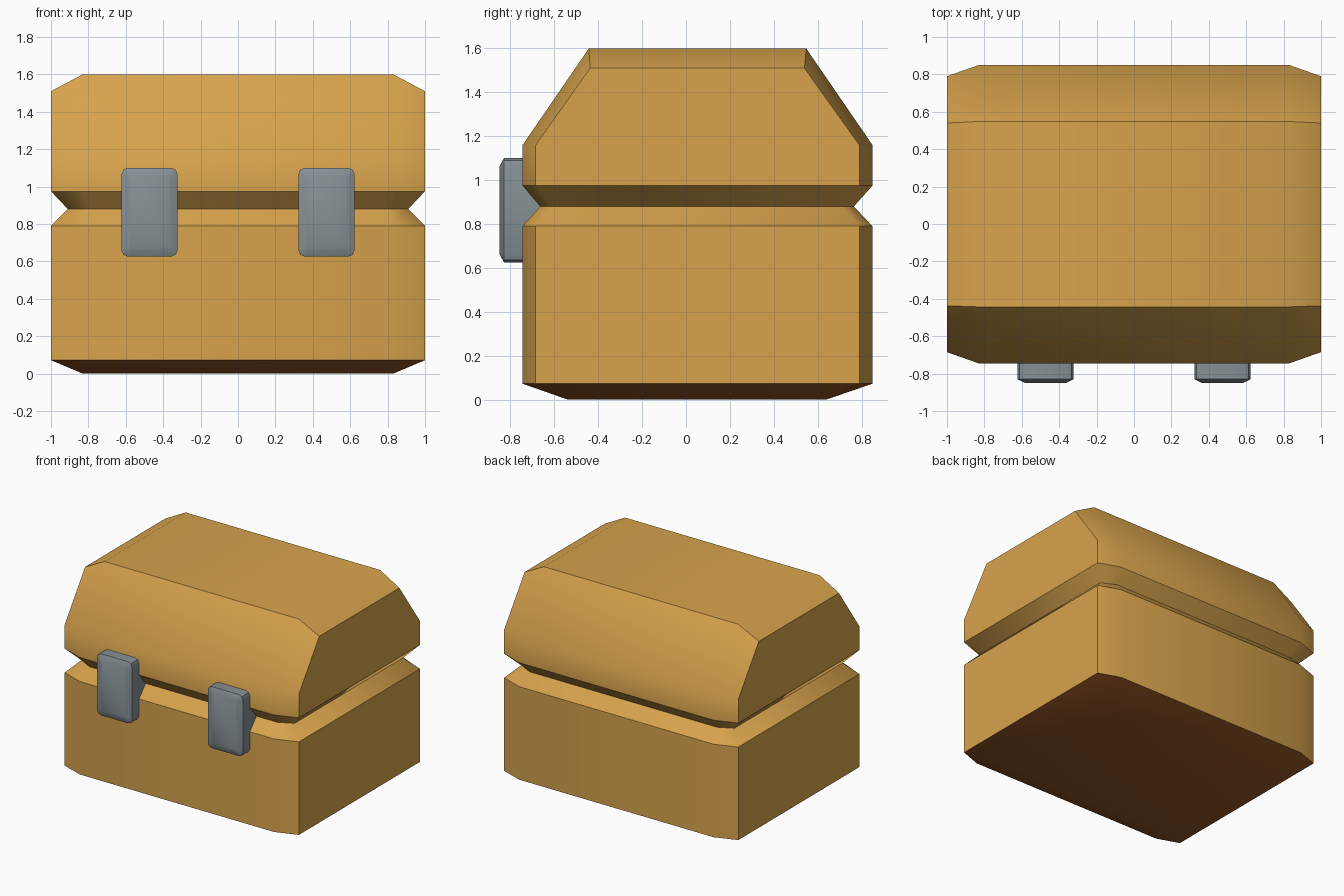
import bpy, bmesh, math

if "Cube" in bpy.data.objects:
    bpy.data.objects.remove(bpy.data.objects["Cube"])

def material(name, rgb):
    m = bpy.data.materials.new(name)
    m.diffuse_color = (*rgb, 1)
    m.use_nodes = True
    m.node_tree.nodes["Principled BSDF"].inputs["Base Color"].default_value = m.diffuse_color
    return m

WOOD = material("tan wood", (0.68, 0.365, 0.073))
BROWN = material("dark brown", (0.31, 0.095, 0.018))
STEEL = material("grey steel", (0.24, 0.28, 0.30))

def ring(xe, xi, y_out, y_in, z_in, z_out=None):
    """Eight-sided outline: inner stations at +-xi, end stations at +-xe."""
    z_out = z_in if z_out is None else z_out
    (f, b), (fe, be) = y_out, y_in
    return [(-xi, f, z_in), (xi, f, z_in), (xe, fe, z_out), (xe, be, z_out),
            (xi, b, z_in), (-xi, b, z_in), (-xe, be, z_out), (-xe, fe, z_out)]

CAP = [(0, 1, 4, 5), (1, 2, 3, 4), (0, 5, 6, 7)]

def loft(name, rings, mats, cap_top=(), cap_bottom=(), dark_below=None):
    bm = bmesh.new()
    rows = [[bm.verts.new(p) for p in r] for r in rings]
    n = len(rings[0])
    for lo, up in zip(rows, rows[1:]):
        for i in range(n):
            j = (i + 1) % n
            bm.faces.new((lo[i], lo[j], up[j], up[i]))
    for q in cap_top:
        bm.faces.new([rows[-1][i] for i in q])
    for q in cap_bottom:
        bm.faces.new([rows[0][i] for i in reversed(q)])
    bmesh.ops.remove_doubles(bm, verts=bm.verts, dist=1e-4)
    if dark_below is not None:
        for f in bm.faces:
            f.material_index = int(f.calc_center_median().z < dark_below)
    me = bpy.data.meshes.new(name)
    bm.to_mesh(me)
    bm.free()
    ob = bpy.data.objects.new(name, me)
    bpy.context.collection.objects.link(ob)
    for m in mats:
        me.materials.append(m)
    bpy.ops.object.select_all(action='DESELECT')
    ob.select_set(True)
    bpy.context.view_layer.objects.active = ob
    bpy.ops.object.shade_smooth_by_angle(angle=math.radians(40))
    return ob

def soften_groove(ob):
    """Smooth the slanted corner edges of the groove."""
    for e in ob.data.edges:
        lo, hi = sorted(ob.data.vertices[i].co.z for i in e.vertices)
        if lo > 0.78 and hi < 0.98 and hi - lo > 0.05:
            e.use_edge_sharp = False

def full(z):
    return ring(1, 0.83, (-0.745, 0.85), (-0.685, 0.79), z)

groove = ring(0.91, 0.80, (-0.665, 0.765), (-0.61, 0.71), 0.88)

# chest base with dark tapered underside
bottom = ring(0.83, 0.83, (-0.54, 0.64), (-0.54, 0.64), 0)
base = loft("chest_base", [bottom, full(0.072), full(0.79), groove], [WOOD, BROWN],
            cap_bottom=[(0, 1, 4, 5)], dark_below=0.071)
soften_groove(base)

# lid with sloped front and back and lowered ends
top = ring(1, 0.83, (-0.443, 0.548), (-0.437, 0.54), 1.60, 1.51)
lid = loft("chest_lid", [groove, full(0.975), full(1.16), top], [WOOD], cap_top=CAP)
soften_groove(lid)

# clasps: rounded plates bridging the groove
def plate(cx, cz, w, h, r, y):
    pts = []
    for k, (sx, sz) in enumerate([(1, 1), (-1, 1), (-1, -1), (1, -1)]):
        for t in (0, 0.5, 1):
            a = math.pi / 2 * (k + t)
            pts.append((cx + sx * (w / 2 - r) + r * math.cos(a), y,
                        cz + sz * (h / 2 - r) + r * math.sin(a)))
    return pts

for side, cx in (("left", -0.473), ("right", 0.473)):
    rows = [plate(cx, 0.863, 0.30, 0.475, 0.035, -0.65),
            plate(cx, 0.863, 0.30, 0.475, 0.035, -0.83),
            plate(cx, 0.863, 0.22, 0.40, 0.02, -0.85)]
    ob = loft(side + "_clasp", rows, [STEEL], cap_top=[range(12)], cap_bottom=[range(12)])
    bm = bmesh.new()
    bm.from_mesh(ob.data)
    bmesh.ops.recalc_face_normals(bm, faces=bm.faces)
    bm.to_mesh(ob.data)
    bm.free()
